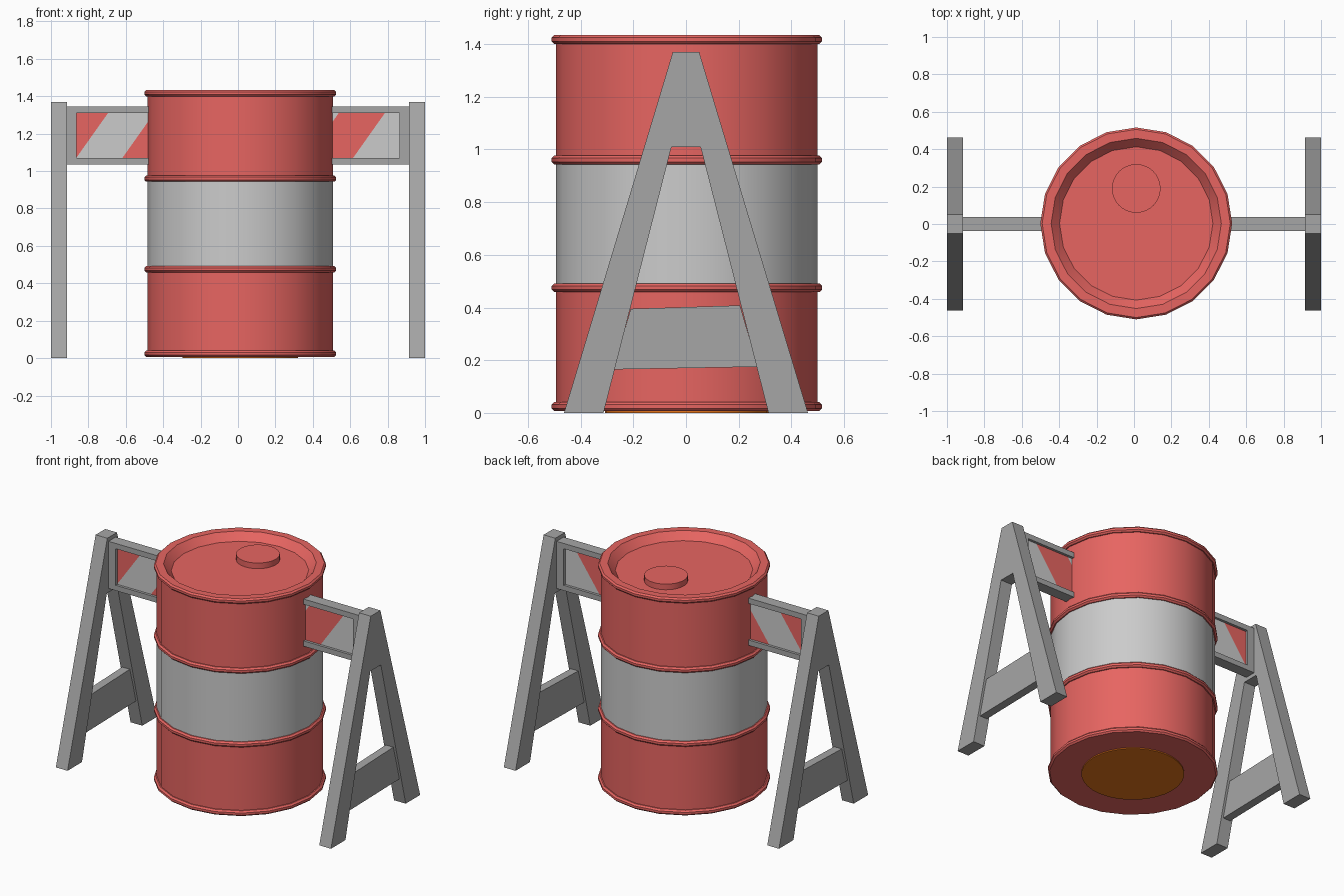
import bpy, bmesh, math
from mathutils import Vector

if "Cube" in bpy.data.objects:
    bpy.data.objects.remove(bpy.data.objects["Cube"])

def material(name, rgb):
    m = bpy.data.materials.new(name)
    m.diffuse_color = (*rgb, 1)
    m.use_nodes = True
    m.node_tree.nodes["Principled BSDF"].inputs["Base Color"].default_value = m.diffuse_color
    return m

RED = material("red_paint", (0.80, 0.13, 0.12))
WHITE = material("reflective_white", (0.62, 0.62, 0.62))
STEEL = material("grey_steel", (0.38, 0.38, 0.38))
ORANGE = material("orange_base", (0.80, 0.18, 0.01))
CX, CY = 0.012, 0.003          # barrel axis

def finish(name, bm, mat, smooth=False):
    bmesh.ops.recalc_face_normals(bm, faces=bm.faces)
    me = bpy.data.meshes.new(name)
    bm.to_mesh(me)
    bm.free()
    ob = bpy.data.objects.new(name, me)
    bpy.context.collection.objects.link(ob)
    me.materials.append(mat)
    if smooth:
        bpy.ops.object.select_all(action='DESELECT')
        bpy.context.view_layer.objects.active = ob
        ob.select_set(True)
        bpy.ops.object.shade_smooth_by_angle(angle=math.radians(35))
    return ob

def lathe(name, profile, mat, n=20, x=CX, y=CY, closed=False):
    """Spin (radius, z) points; end points on the axis become caps."""
    bm = bmesh.new()
    rings = []
    for r, z in profile:
        if r == 0:
            rings.append([bm.verts.new((x, y, z))] * n)
        else:
            rings.append([bm.verts.new((x + r * math.cos(2 * math.pi * i / n),
                                        y + r * math.sin(2 * math.pi * i / n), z))
                          for i in range(n)])
    pairs = list(zip(rings, rings[1:])) + ([(rings[-1], rings[0])] if closed else [])
    for a, b in pairs:
        for i in range(n):
            j = (i + 1) % n
            bm.faces.new(list(dict.fromkeys((a[i], a[j], b[j], b[i]))))
    return finish(name, bm, mat, True)

def prism(name, pts, axis, lo, hi, mat):
    """Extrude a 2D outline along x (pts are y,z) or y (pts are x,z)."""
    bm = bmesh.new()
    make = (lambda p, d: (d, p[0], p[1])) if axis == 'x' else (lambda p, d: (p[0], d, p[1]))
    f = bm.faces.new([bm.verts.new(make(p, lo)) for p in pts])
    ext = bmesh.ops.extrude_face_region(bm, geom=[f])
    shift = Vector(make((0, 0), hi - lo))
    bmesh.ops.translate(bm, vec=shift, verts=[v for v in ext['geom'] if isinstance(v, bmesh.types.BMVert)])
    return finish(name, bm, mat)

def rect(a0, a1, z0, z1):
    return [(a0, z0), (a1, z0), (a1, z1), (a0, z1)]

# barrel: lower red body, pale middle band, upper red body with recessed lid
R = 0.496
lathe("barrel_lower", [(0, 0.007), (R, 0.007), (R, 0.475)], RED)
lathe("barrel_band", [(R, 0.475), (R, 0.96)], WHITE)
lathe("barrel_upper", [(R, 0.96), (R, 1.434), (0.455, 1.434), (0.41, 1.387), (0, 1.387)], RED)

# rolled hoops
for i, z in enumerate((0.024, 0.475, 0.96, 1.417)):
    lathe(f"barrel_hoop_{i + 1}", [(0.485, z - 0.017), (0.503, z - 0.017), (0.513, z - 0.007),
          (0.513, z + 0.007), (0.503, z + 0.017), (0.485, z + 0.017)], RED, closed=True)

# filler cap and base disc
lathe("filler_cap", [(0, 1.38), (0.13, 1.38), (0.13, 1.424), (0, 1.424)], RED, n=32, x=0.012, y=0.19)
lathe("base_disc", [(0, 0.0), (0.31, 0.0), (0.31, 0.03), (0, 0.03)], ORANGE, n=32)

# A-shaped end stands with recessed cross bar
outline = [(-0.463, 0), (-0.313, 0), (-0.055, 1.01), (0.055, 1.01), (0.313, 0), (0.463, 0),
           (0.05, 1.37), (-0.05, 1.37)]
bar = [(-0.275, 0.165), (0.272, 0.175), (0.205, 0.408), (-0.21, 0.395)]
for side, s in (("left", -1), ("right", 1)):
    lo, hi = sorted((s * 0.915, s * 1.0))
    prism(f"{side}_stand", outline, 'x', lo, hi, STEEL)
    prism(f"{side}_stand_crossbar", bar, 'x', lo + 0.015, hi - 0.015, STEEL)
    # upright closing the board frame
    lo, hi = sorted((s * 0.863, s * 0.92))
    prism(f"{side}_frame_post", rect(lo, hi, 1.035, 1.345), 'y', -0.037, 0.037, STEEL)

# rails
prism("top_rail", rect(-0.918, 0.918, 1.31, 1.345), 'y', -0.037, 0.037, STEEL)
prism("bottom_rail", rect(-0.918, 0.918, 1.035, 1.07), 'y', -0.037, 0.037, STEEL)

# slanted stripes of the warning board
X0, X1, Z0, Z1, SLANT, STEP = -0.865, 0.865, 1.07, 1.31, 0.17, 0.2467
for k in range(-1, 7):
    b0, b1 = X0 + k * STEP, X0 + (k + 1) * STEP
    if k == -1:
        pts = [(X0, Z0), (X0 + SLANT, Z1), (X0, Z1)]
    elif b1 > X1 - SLANT + 0.1 or k == 6:
        zc = Z0 + (Z1 - Z0) * (X1 - b0) / SLANT
        pts = [(b0, Z0), (X1, Z0), (X1, min(zc, Z1)), (b0 + SLANT, Z1)]
        if zc > Z1:
            pts[2] = (X1, Z1)
    else:
        pts = [(b0, Z0), (b1, Z0), (b1 + SLANT, Z1), (b0 + SLANT, Z1)]
    prism(f"board_stripe_{k + 2}", pts, 'y', -0.02, 0.02, WHITE if k % 2 == 0 else RED)
